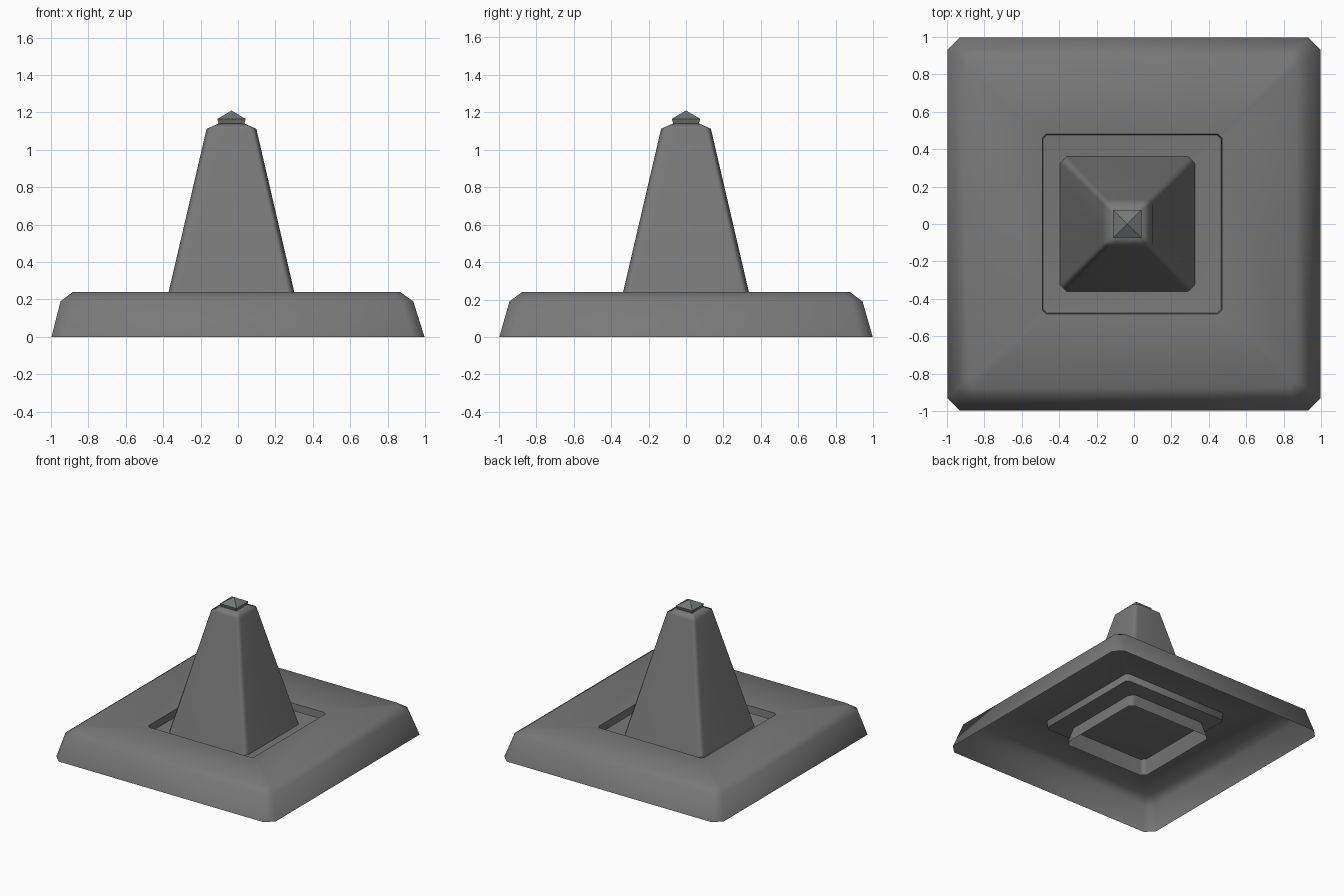
import bpy
import bmesh
from math import radians

cube = bpy.data.objects.get("Cube")
if cube:
    bpy.data.objects.remove(cube, do_unlink=True)


def material(name, color):
    mat = bpy.data.materials.new(name)
    mat.use_nodes = True
    mat.diffuse_color = color
    bsdf = mat.node_tree.nodes["Principled BSDF"]
    bsdf.inputs["Base Color"].default_value = color
    bsdf.inputs["Roughness"].default_value = 0.8
    return mat


def square_ring(bm, cx, half, cut, z):
    """A square loop, with its corners cut off when cut is above zero."""
    verts = []
    for sx, sy in ((1, 1), (-1, 1), (-1, -1), (1, -1)):
        a = (cx + sx * half, sy * (half - cut), z)
        b = (cx + sx * (half - cut), sy * half, z)
        pair = [a, b] if sx == sy else [b, a]
        verts += [bm.verts.new(p) for p in (pair if cut else pair[:1])]
    return verts


def loft(name, rings, mat, tip=None, smooth=True):
    """Skin square rings (centre, half width, corner cut, height) from the open bottom up."""
    bm = bmesh.new()
    loops = [square_ring(bm, *ring) for ring in rings]
    for low, high in zip(loops, loops[1:]):
        n = len(low)
        for i in range(n):
            j = (i + 1) % n
            bm.faces.new((low[i], low[j], high[j], high[i]))
    top = loops[-1]
    if tip:
        point = bm.verts.new(tip)
        for i in range(len(top)):
            bm.faces.new((top[i], top[(i + 1) % len(top)], point))
    else:
        bm.faces.new(top)
    mesh = bpy.data.meshes.new(name)
    bm.to_mesh(mesh)
    bm.free()
    mesh.materials.append(mat)
    obj = bpy.data.objects.new(name, mesh)
    bpy.context.collection.objects.link(obj)
    if smooth:
        bpy.ops.object.select_all(action="DESELECT")
        obj.select_set(True)
        bpy.context.view_layer.objects.active = obj
        bpy.ops.object.shade_smooth_by_angle(angle=radians(60))
    return obj


grey = material("dark grey", (0.19, 0.19, 0.19, 1))
slate = material("slate grey", (0.175, 0.185, 0.185, 1))
axis = -0.035  # the tower stands slightly off centre

# Hollow base: sloping walls, rounded rim, and a square pit with a sunken floor
loft("base", [
    (0, 0.997, 0.065, 0),
    (-0.006, 0.943, 0.06, 0.19),
    (-0.008, 0.875, 0.04, 0.24),
    (-0.01, 0.48, 0.02, 0.208),
    (-0.01, 0.476, 0.02, 0.15),
    (axis, 0.34, 0.02, 0.135),
], grey)

# Tapered tower, its open skirt reaching below the floor
tower = loft("tower", [
    (axis, 0.387, 0.036, 0.02),
    (axis, 0.133, 0.028, 1.112),
    (axis, 0.07, 0.015, 1.14),
], grey)
tower.modifiers.new("flat sides", "WEIGHTED_NORMAL")

# Small pointed cap
loft("cap", [
    (axis, 0.068, 0, 1.138),
    (axis, 0.076, 0, 1.165),
], slate, tip=(axis, 0, 1.21), smooth=False)
